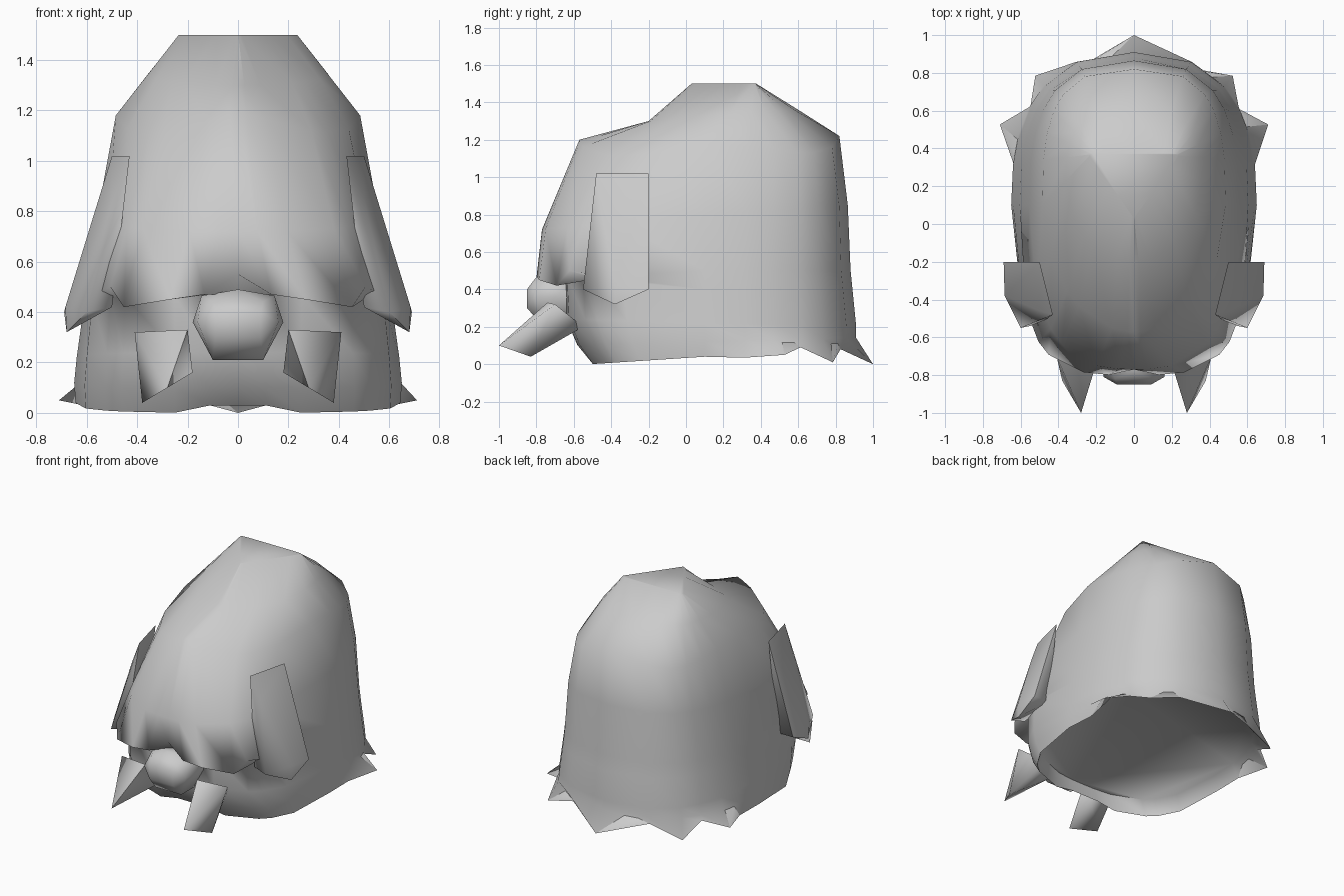
import bpy, bmesh, math
from mathutils import Vector

if "Cube" in bpy.data.objects:
    bpy.data.objects.remove(bpy.data.objects["Cube"], do_unlink=True)

grey = bpy.data.materials.new("plain grey")
grey.use_nodes = True
grey.diffuse_color = (0.6, 0.6, 0.6, 1)
grey.node_tree.nodes["Principled BSDF"].inputs["Base Color"].default_value = (0.6, 0.6, 0.6, 1)


def finish(name, bm, angle):
    bmesh.ops.recalc_face_normals(bm, faces=bm.faces)
    mesh = bpy.data.meshes.new(name)
    bm.to_mesh(mesh)
    bm.free()
    mesh.materials.append(grey)
    obj = bpy.data.objects.new(name, mesh)
    bpy.context.collection.objects.link(obj)
    bpy.ops.object.select_all(action='DESELECT')
    obj.select_set(True)
    bpy.context.view_layer.objects.active = obj
    bpy.ops.object.shade_smooth_by_angle(angle=math.radians(angle))


def hull(name, points, sides, angle):
    bm = bmesh.new()
    for side in sides:
        for x, y, z in points:
            bm.verts.new((x * side, y, z))
    bmesh.ops.convex_hull(bm, input=bm.verts)
    loose = [v for v in bm.verts if not v.link_faces]
    bmesh.ops.delete(bm, geom=loose, context='VERTS')
    finish(name, bm, angle)


# Body: stacked rounded rings, columns run from front centre to back centre
half = [0, 4, 14, 37, 47, 65, 90, 101, 112, 125, 137, 157, 180]
columns = half + [-a for a in half[-2:0:-1]]


def ring_point(row, deg):
    zf, zs, zb, yf, yc, yb, w, nf, nb = row
    s, c = abs(math.sin(math.radians(deg))), math.cos(math.radians(deg))
    front = c > 0
    p = 2 / (nf if front else nb)
    k = abs(c) ** p
    x = w * s ** p * (1 if deg >= 0 else -1)
    y = yc + ((yf if front else yb) - yc) * k
    z = zs + ((zf if front else zb) - zs) * k
    return Vector((x, y, z))


# front z, side z, back z, front y, centre y, back y, half width, squareness front and back
top = (1.5, 1.5, 1.5, 0.03, 0.36, 0.375, 0.235, 1, 5)
crown = (1.3, 1.34, 1.36, -0.2, 0.23, 0.6, 0.36, 2, 3)
brow = (1.2, 1.18, 1.22, -0.57, 0.1, 0.82, 0.485, 2, 3)
cheek = (0.72, 0.8, 0.85, -0.77, 0.1, 0.865, 0.555, 2.7, 2.7)
mask_edge = (0.45, 0.5, 0.5, -0.8, 0.1, 0.88, 0.605, 3.5, 2.5)
recess = (0.47, 0.4, 0.4, -0.65, 0.1, 0.89, 0.615, 3.2, 2.5)
jaw = (0.24, 0.22, 0.2, -0.64, 0.1, 0.91, 0.64, 3, 2.5)
chin = (0.1, 0.12, 0.14, -0.58, 0.1, 0.91, 0.65, 3, 2.5)
hem = (0, 0.04, 0.02, -0.51, 0.1, 0.9, 0.645, 3, 2.5)
underside = (0.12, 0.14, 0.14, -0.52, 0.1, 0.87, 0.61, 2.8, 2.5)

edge_height = {0: 0.55, 4: 0.47, 14: 0.45, 37: 0.42, 47: 0.5}
spikes = {112: (1.17, 0.05), 125: (1.0, 0.09), 137: (1.1, 0.01),
          157: (0.97, 0.08), 180: (1.125, 0)}

bm = bmesh.new()
loops = []
for row in (top, crown, brow, cheek, mask_edge, recess, jaw, chin, hem, underside):
    loop = []
    for deg in columns:
        p = ring_point(row, deg)
        # Brow sags between its middle and its sides
        if row is brow:
            p.z -= 0.08 * abs(math.sin(math.radians(2 * deg)))
        # Pointed lip of the mask
        if row is mask_edge and abs(deg) in edge_height:
            p.z = edge_height[abs(deg)]
            if deg == 0:
                p.y = -0.77
        # Raised front hem and flared spikes at the back
        if row is hem and abs(deg) < 5:
            p.z = 0.03
        if row is hem and abs(deg) in spikes:
            scale, z = spikes[abs(deg)]
            p = Vector((p.x * scale, 0.1 + (p.y - 0.1) * scale, z))
        loop.append(bm.verts.new(p))
    loops.append(loop)
n = len(columns)
for a, b in zip(loops, loops[1:]):
    for i in range(n):
        j = (i + 1) % n
        bm.faces.new((a[i], a[j], b[j], b[i]))
for loop in (loops[0], loops[-1]):
    bm.faces.new(loop)
finish("body", bm, 85)

# Nose: coarse faceted lump
nose = [(0.1, -0.82, 0.44), (0.145, -0.72, 0.465), (0.18, -0.7, 0.36),
        (0.16, -0.81, 0.36), (0.09, -0.85, 0.4), (0.09, -0.85, 0.3),
        (0.1, -0.77, 0.21), (0.1, -0.6, 0.21), (0.15, -0.6, 0.45),
        (0.18, -0.58, 0.36), (0, -0.78, 0.49)]
hull("nose", nose, (1, -1), 75)

# Tusks and hanging ears, one of each per side
tusk = [(0.28, -1, 0.1), (0.38, -0.83, 0.04), (0.41, -0.7, 0.32),
        (0.2, -0.74, 0.33), (0.18, -0.67, 0.16), (0.3, -0.55, 0.2)]
ear = [(0.43, -0.48, 1.02), (0.5, -0.2, 1.02), (0.52, -0.23, 0.94),
       (0.5, -0.46, 0.86), (0.69, -0.2, 0.4), (0.68, -0.38, 0.32),
       (0.6, -0.55, 0.4), (0.57, -0.2, 0.4), (0.5, -0.53, 0.42),
       (0.685, -0.38, 0.42)]
for label, side in (("left", 1), ("right", -1)):
    hull(label + "_tusk", tusk, (side,), 75)
    hull(label + "_ear", ear, (side,), 75)
